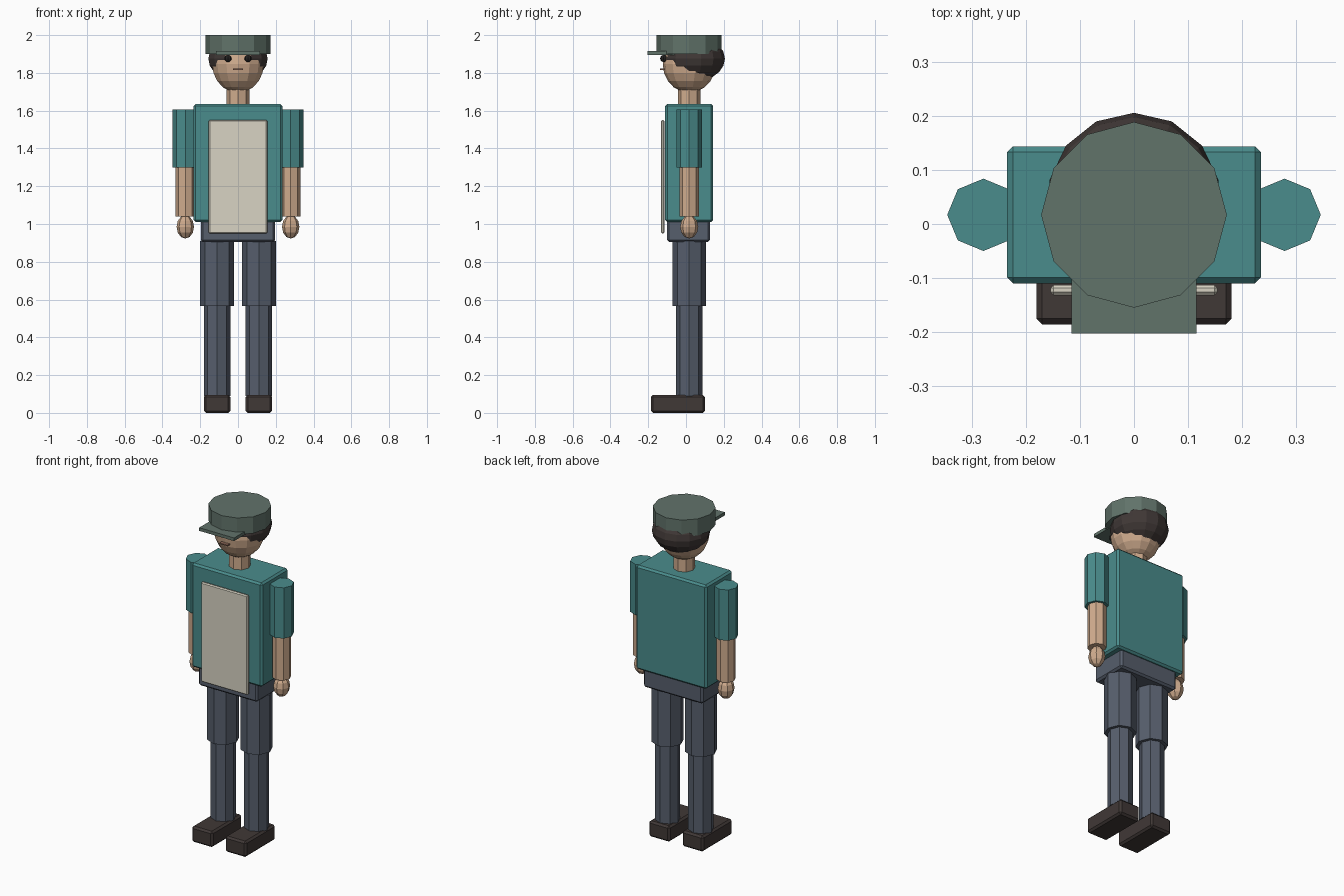
import bpy
from mathutils import Vector

cube = bpy.data.objects.get("Cube")
if cube:
    bpy.data.objects.remove(cube, do_unlink=True)


def material(name, hex_code):
    """Flat material from an sRGB hex code, stored as linear values."""
    srgb = [int(hex_code[i:i + 2], 16) / 255 for i in (0, 2, 4)]
    color = [((c + 0.055) / 1.055) ** 2.4 for c in srgb] + [1.0]
    mat = bpy.data.materials.new(name)
    mat.use_nodes = True
    mat.diffuse_color = color
    bsdf = mat.node_tree.nodes["Principled BSDF"]
    bsdf.inputs["Base Color"].default_value = color
    bsdf.inputs["Roughness"].default_value = 0.8
    return mat


TEAL = material("teal shirt", "4A8C8C")
CREAM = material("cream apron", "D8D4C4")
SKIN = material("skin", "D0AC8E")
NAVY = material("slate trousers", "565E6C")
DARK = material("dark brown", "403836")
GREEN = material("grey green cap", "61736A")
BLACK = material("eye black", "242222")
LIP = material("mouth brown", "8C6858")

AXIS_Y = 0.017  # depth of the body's centre line


def finish(name, mat):
    obj = bpy.context.object
    obj.name = name
    obj.data.materials.append(mat)
    return obj


def box(name, mat, low, high, bevel=0.0):
    low, high = Vector(low), Vector(high)
    bpy.ops.mesh.primitive_cube_add(size=1, location=(low + high) / 2)
    obj = finish(name, mat)
    for v in obj.data.vertices:
        v.co = v.co * (high - low)
    if bevel:
        mod = obj.modifiers.new("bevel", "BEVEL")
        mod.width = bevel
        mod.segments = 1
    return obj


def tube(name, mat, x, radius, bottom, top, sides=8):
    bpy.ops.mesh.primitive_cylinder_add(
        vertices=sides, radius=radius, depth=top - bottom,
        location=(x, AXIS_Y, (top + bottom) / 2))
    return finish(name, mat)


def ball(name, mat, centre, size, segments, rings):
    bpy.ops.mesh.primitive_uv_sphere_add(
        segments=segments, ring_count=rings, radius=1, location=centre)
    obj = finish(name, mat)
    for v in obj.data.vertices:
        v.co = v.co * Vector(size)
    return obj


# Torso, hips and apron
box("torso", TEAL, (-0.235, -0.11, 1.01), (0.235, 0.144, 1.635), 0.011)
box("hips", NAVY, (-0.197, -0.1, 0.905), (0.197, 0.127, 1.03), 0.011)
box("apron", CREAM, (-0.155, -0.132, 0.95), (0.155, -0.113, 1.55), 0.006)

# Limbs on both sides
for side, sign in (("left", 1), ("right", -1)):
    arm_x, leg_x = sign * 0.279, sign * 0.111
    tube(side + "_sleeve", TEAL, arm_x, 0.067, 1.3, 1.605)
    tube(side + "_forearm", SKIN, arm_x, 0.052, 1.04, 1.31)
    ball(side + "_hand", SKIN, (arm_x, AXIS_Y, 0.985),
         (0.046, 0.048, 0.062), 8, 6)
    tube(side + "_thigh", NAVY, leg_x, 0.089, 0.565, 0.91)
    tube(side + "_shin", NAVY, leg_x, 0.07, 0.09, 0.575)
    box(side + "_shoe", DARK, (leg_x - 0.07, -0.186, 0),
        (leg_x + 0.07, 0.1, 0.095), 0.011)
    ball(side + "_eye", BLACK, (sign * 0.053, -0.118, 1.876),
         (0.019, 0.019, 0.019), 8, 6)

# Head and hair
tube("neck", SKIN, 0, 0.06, 1.62, 1.75)
ball("head", SKIN, (0, AXIS_Y, 1.847), (0.14, 0.14, 0.152), 14, 10)
ball("hair", DARK, (0, 0.045, 1.875), (0.161, 0.161, 0.12), 14, 10)
box("mouth", LIP, (-0.027, -0.138, 1.816), (0.027, -0.115, 1.823))

# Cap with flat brim
tube("cap", GREEN, 0, 0.172, 1.9, 2.0, 12)
box("cap_brim", GREEN, (-0.116, -0.203, 1.896), (0.116, -0.06, 1.915))
